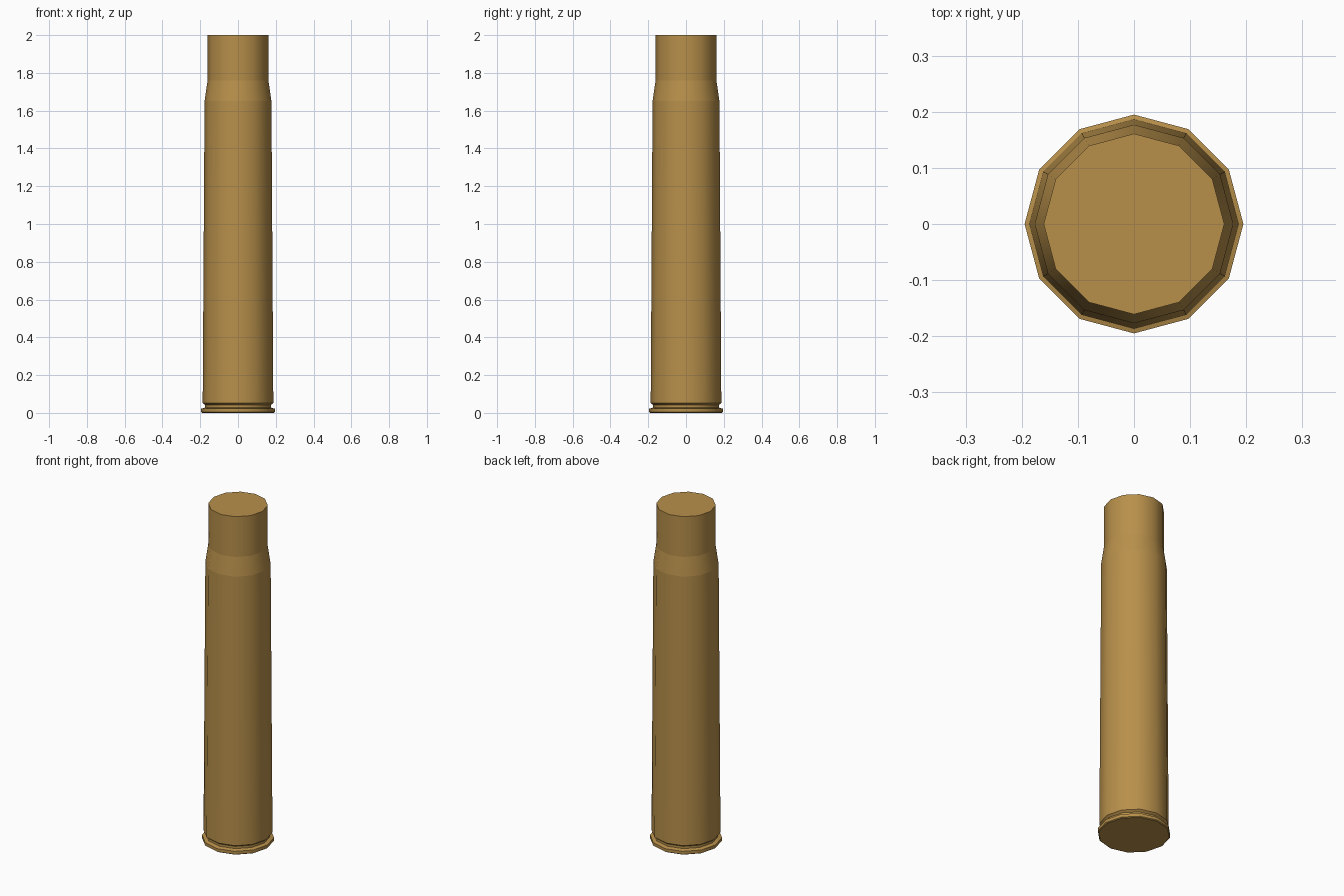
import bpy, bmesh, math

if "Cube" in bpy.data.objects:
    bpy.data.objects.remove(bpy.data.objects["Cube"])

SIDES = 12
# (radius, height) from base rim to mouth
PROFILE = [(0.19, 0.0), (0.195, 0.004), (0.195, 0.022), (0.174, 0.028),
           (0.174, 0.042), (0.187, 0.052), (0.177, 1.65), (0.161, 1.76), (0.161, 2.0)]

brass = bpy.data.materials.new("brass")
brass.diffuse_color = (0.479, 0.279, 0.07, 1)
brass.use_nodes = True
brass.node_tree.nodes["Principled BSDF"].inputs["Base Color"].default_value = brass.diffuse_color

# Lathe the casing as stacked rings
bm = bmesh.new()
rings = []
for r, z in PROFILE:
    rings.append([bm.verts.new((r * math.cos(2 * math.pi * i / SIDES),
                                r * math.sin(2 * math.pi * i / SIDES), z))
                  for i in range(SIDES)])
for low, high in zip(rings, rings[1:]):
    for i in range(SIDES):
        j = (i + 1) % SIDES
        bm.faces.new((low[i], low[j], high[j], high[i])).smooth = True

# Closed base and mouth
bm.faces.new(rings[0][::-1])
bm.faces.new(rings[-1])

# Smooth around the casing, crisp at each horizontal ring
for e in bm.edges:
    if abs(e.verts[0].co.z - e.verts[1].co.z) < 1e-5:
        e.smooth = False

mesh = bpy.data.meshes.new("casing")
bm.to_mesh(mesh)
bm.free()
mesh.materials.append(brass)
casing = bpy.data.objects.new("casing", mesh)
bpy.context.collection.objects.link(casing)
